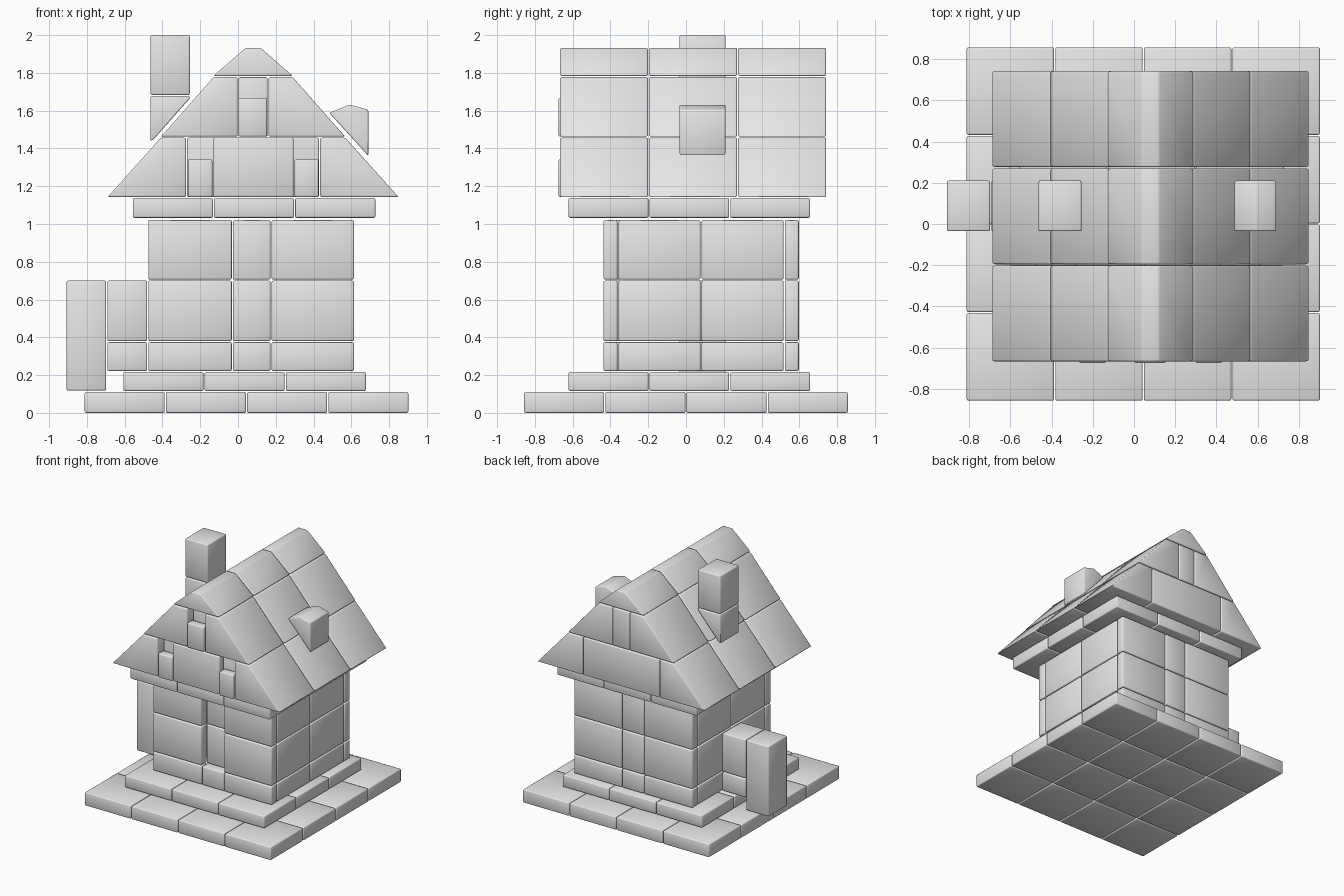
import bpy

cube = bpy.data.objects.get("Cube")
if cube:
    bpy.data.objects.remove(cube, do_unlink=True)

stone = bpy.data.materials.new("pale_grey_stone")
stone.use_nodes = True
GREY = (0.8, 0.8, 0.8, 1)
stone.diffuse_color = GREY
stone.node_tree.nodes["Principled BSDF"].inputs["Base Color"].default_value = GREY

GAP = 0.003   # half of the joint between neighbouring blocks


def prism(name, profile, y0, y1):
    """Extrude an x-z outline along y, with softly rounded edges."""
    n = len(profile)
    y0, y1 = y0 + GAP, y1 - GAP
    verts = [(x, y, z) for y in (y0, y1) for x, z in profile]
    faces = [tuple(range(n)), tuple(range(2 * n - 1, n - 1, -1))]
    faces += [((i + 1) % n, i, n + i, n + (i + 1) % n) for i in range(n)]
    mesh = bpy.data.meshes.new(name)
    mesh.from_pydata(verts, [], faces)
    mesh.materials.append(stone)
    mesh.polygons.foreach_set("use_smooth", [True] * len(mesh.polygons))
    obj = bpy.data.objects.new(name, mesh)
    bpy.context.collection.objects.link(obj)
    bevel = obj.modifiers.new("soft_edges", "BEVEL")
    bevel.width = 0.008
    bevel.segments = 2
    bevel.limit_method = "ANGLE"
    return obj


def block(name, x0, x1, y0, y1, z0, z1):
    x0, x1, z0, z1 = x0 + GAP, x1 - GAP, z0 + GAP, z1 - GAP
    return prism(name, [(x0, z0), (x1, z0), (x1, z1), (x0, z1)], y0, y1)


def spans(start, end, count):
    step = (end - start) / count
    return [(start + i * step, start + (i + 1) * step) for i in range(count)]


def slab(name, xs, ys, z0, z1):
    for x0, x1 in xs:
        for y0, y1 in ys:
            block(name, x0, x1, y0, y1, z0, z1)


# Stepped base and eaves
slab("base_tile", spans(-0.815, 0.905, 4), spans(-0.86, 0.86, 4), -0.003, 0.113)
slab("step_tile", spans(-0.61, 0.68, 3), spans(-0.625, 0.66, 3), 0.113, 0.219)
slab("eave_tile", spans(-0.56, 0.73, 3), spans(-0.625, 0.66, 3), 1.03, 1.14)

# Walls in three courses, with a recessed door at the front
LEFT, DOOR0, DOOR1, RIGHT = -0.478, -0.03, 0.175, 0.617
courses = [(0.219, 0.377), (0.377, 0.703), (0.703, 1.023)]
for i, (z0, z1) in enumerate(courses):
    for y0, y1, side in ((-0.44, -0.36, "front"), (0.52, 0.6, "back")):
        block(side + "_wall", LEFT, DOOR0, y0, y1, z0, z1)
        block(side + "_wall", DOOR1, RIGHT, y0, y1, z0, z1)
    door_y = -0.44 if i == 0 else -0.38
    block("door_step" if i == 0 else "door", DOOR0, DOOR1, door_y, -0.3, z0, z1)
    block("back_pillar", DOOR0, DOOR1, 0.52, 0.6, z0, z1)
    for y0, y1 in spans(-0.36, 0.52, 2):
        block("side_wall", LEFT, LEFT + 0.2, y0, y1, z0, z1)
        block("side_wall", RIGHT - 0.2, RIGHT, y0, y1, z0, z1)

# Roof: two sloped courses mirrored about the ridge, plus a cap
MID = 0.08
GABLE, BACK = -0.67, 0.745
NICHE = -0.6
lower = [(0.77, 1.143), (0.355, 1.143), (0.355, 1.457), (0.488, 1.457)]
upper = [(0.487, 1.463), (0.082, 1.463), (0.082, 1.777), (0.21, 1.777)]
cap = [(0.21, 1.784), (0.04, 1.932), (-0.04, 1.932), (-0.21, 1.784)]
for y0, y1 in spans(GABLE, BACK, 3):
    for sign in (1, -1):
        for name, outline in (("lower_roof", lower), ("upper_roof", upper)):
            pts = [(MID + sign * x, z) for x, z in outline]
            prism(name, pts if sign < 0 else pts[::-1], y0, y1)
    prism("ridge_cap", [(MID + x, z) for x, z in cap][::-1], y0, y1)
    inner = max(y0, NICHE)
    block("lower_gable_core", MID - 0.352, MID + 0.352, inner, y1, 1.14, 1.46)
    block("upper_gable_core", MID - 0.08, MID + 0.08, inner, y1, 1.46, 1.78)

# Gable front panel and window boxes
block("gable_panel", -0.133, 0.297, GABLE, NICHE, 1.14, 1.46)
for x0, x1, z0, z1 in ((-0.268, -0.133, 1.14, 1.345),
                       (0.297, 0.43, 1.14, 1.345),
                       (0.0, 0.157, 1.46, 1.67)):
    block("window_box", x0, x1, GABLE - 0.008, NICHE, z0, z1)

# Side annexe and tall outer post
CY0, CY1 = -0.038, 0.213
for z0, z1 in courses[:2]:
    block("annexe", -0.695, LEFT, CY0, CY1, z0, z1)
block("outer_post", -0.91, -0.695, CY0, CY1, 0.115, 0.703)

# Chimney with a foot cut along the roof slope
block("chimney", -0.466, -0.252, CY0, CY1, 1.68, 2.003)
prism("chimney_foot", [(-0.463, 1.44), (-0.445, 1.45), (-0.255, 1.665),
                       (-0.255, 1.677), (-0.463, 1.677)], CY0, CY1)

# Dormer on the opposite slope
prism("dormer", [(0.483, 1.588), (0.69, 1.36), (0.69, 1.605), (0.59, 1.632)], CY0, CY1)

# Consistent outward normals
import bmesh
for obj in bpy.context.collection.objects:
    if obj.type == "MESH" and stone.name in obj.data.materials:
        bm = bmesh.new()
        bm.from_mesh(obj.data)
        bmesh.ops.recalc_face_normals(bm, faces=bm.faces)
        bm.to_mesh(obj.data)
        bm.free()
